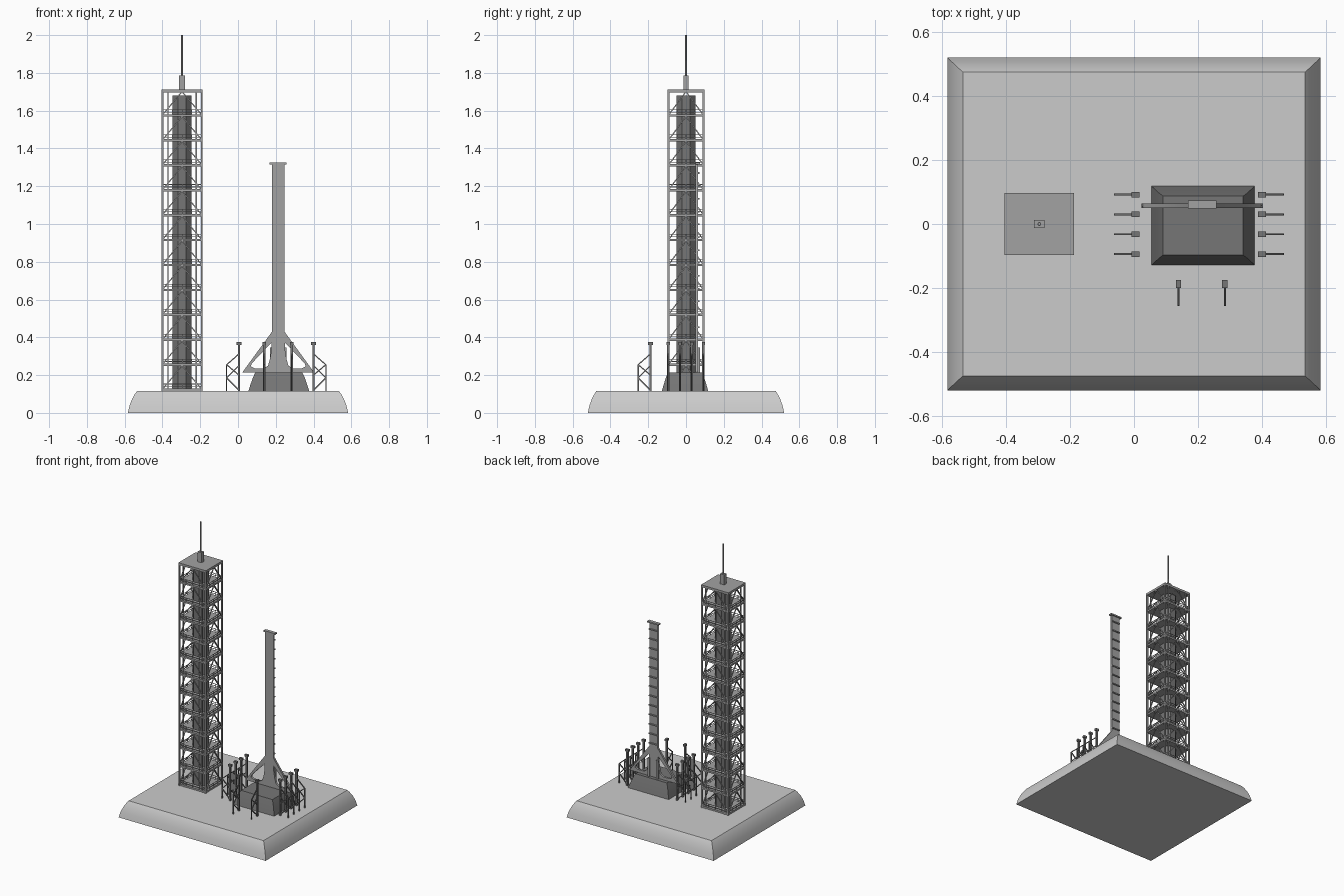
import bpy, bmesh, math
from mathutils import Vector, Matrix

if "Cube" in bpy.data.objects:
    bpy.data.objects.remove(bpy.data.objects["Cube"])


def grey(name, v):
    m = bpy.data.materials.new(name)
    m.diffuse_color = (v, v, v, 1)
    m.use_nodes = True
    m.node_tree.nodes["Principled BSDF"].inputs["Base Color"].default_value = m.diffuse_color
    return m


CONCRETE = grey("concrete", 0.6)
STEEL = grey("steel", 0.36)
DARK = grey("dark_steel", 0.18)


def finish(name, bm, mat, smooth=False):
    bmesh.ops.recalc_face_normals(bm, faces=bm.faces[:])
    me = bpy.data.meshes.new(name)
    bm.to_mesh(me)
    bm.free()
    ob = bpy.data.objects.new(name, me)
    bpy.context.collection.objects.link(ob)
    me.materials.append(mat)
    if smooth:
        bpy.ops.object.select_all(action='DESELECT')
        ob.select_set(True)
        bpy.context.view_layer.objects.active = ob
        bpy.ops.object.shade_smooth_by_angle(angle=math.radians(32))
    return ob


def box(bm, x0, x1, y0, y1, z0, z1):
    m = Matrix.Translation(((x0 + x1) / 2, (y0 + y1) / 2, (z0 + z1) / 2))
    m = m @ Matrix.Diagonal((x1 - x0, y1 - y0, z1 - z0, 1))
    bmesh.ops.create_cube(bm, size=1, matrix=m)


def bar(bm, a, b, w):
    # square bar between two points
    a, b = Vector(a), Vector(b)
    d = b - a
    rot = d.to_track_quat('Z', 'Y').to_matrix().to_4x4()
    m = Matrix.Translation((a + b) / 2) @ rot @ Matrix.Diagonal((w, w, d.length, 1))
    bmesh.ops.create_cube(bm, size=1, matrix=m)


def stacked(name, cx, cy, layers, mat):
    # rectangular mound lofted through (half x, half y, z) layers
    bm = bmesh.new()
    rings = [[bm.verts.new((cx + sx * hx, cy + sy * hy, z))
              for sx, sy in ((-1, -1), (1, -1), (1, 1), (-1, 1))] for hx, hy, z in layers]
    for lo, hi in zip(rings, rings[1:]):
        for i in range(4):
            j = (i + 1) % 4
            bm.faces.new((lo[i], lo[j], hi[j], hi[i]))
    bm.faces.new(rings[0])
    bm.faces.new(rings[-1])
    return finish(name, bm, mat, True)


# Ground pad and launch mound
G = 0.115
stacked("ground_pad", 0, 0, [(.583, .52, 0), (.574, .511, .04), (.56, .498, .075),
                             (.546, .485, .1), (.535, .475, G)], CONCRETE)
stacked("launch_mound", .216, -.005, [(.161, .123, G), (.15, .113, .15),
                                      (.138, .102, .185), (.125, .092, .213)], DARK)

# Lattice tower
CX, HX, HY, STEP, N = -.296, .104, .092, .132, 12
Z0 = .125
TOP = Z0 + N * STEP

bm = bmesh.new()
for sx in (-1, 1):
    for sy in (-1, 1):
        for hx, w in ((HX, .01), (.075, .007)):
            x = CX + sx * hx
            bar(bm, (x, sy * HY, G), (x, sy * HY, TOP), w)
finish("tower_columns", bm, STEEL)

bm = bmesh.new()
for i in range(N):
    z = Z0 + i * STEP
    box(bm, CX - HX - .004, CX + HX + .004, -HY - .004, HY + .004, z - .008, z + .004)
finish("tower_floors", bm, STEEL)

bm = bmesh.new()
for i in range(N):
    z = Z0 + i * STEP
    for s in (-1, 1):
        for dz in (.015, .028):
            bar(bm, (CX - HX, s * HY, z + dz), (CX + HX, s * HY, z + dz), .003)
            bar(bm, (CX + s * HX, -HY, z + dz), (CX + s * HX, HY, z + dz), .003)
        for t in (-.5, 0, .5):
            bar(bm, (CX + t * HX, s * HY, z), (CX + t * HX, s * HY, z + .028), .003)
            bar(bm, (CX + s * HX, t * HY, z), (CX + s * HX, t * HY, z + .028), .003)
finish("tower_railings", bm, STEEL)

bm = bmesh.new()
for i in range(N):
    z, zt = Z0 + i * STEP, Z0 + (i + 1) * STEP - .008
    for sx in (-1, 1):
        for sy in (-1, 1):
            corner = (CX + sx * HX, sy * HY, z)
            bar(bm, corner, (CX, sy * HY, zt), .006)
            bar(bm, corner, (CX + sx * HX, 0, zt), .006)
finish("tower_braces", bm, STEEL)

bm = bmesh.new()
rot = Matrix.Rotation(math.pi / 8, 4, 'Z')
r = .051 / math.cos(math.pi / 8)
bmesh.ops.create_cone(bm, cap_ends=True, segments=8, radius1=r, radius2=r, depth=1.68 - G,
                      matrix=Matrix.Translation((CX, 0, (1.68 + G) / 2)) @ rot)
finish("tower_core", bm, DARK)

bm = bmesh.new()
box(bm, CX - .109, CX + .109, -.097, .097, TOP - .012, TOP + .004)
finish("tower_roof", bm, STEEL)

bm = bmesh.new()
box(bm, CX - .016, CX + .016, -.013, .013, TOP, 1.785)
bmesh.ops.create_cone(bm, cap_ends=True, segments=8, radius1=.006, radius2=.005, depth=.22,
                      matrix=Matrix.Translation((CX, 0, 1.89)))
finish("tower_antenna", bm, STEEL)

# Service mast: flared plate with two openings, extruded from a filled curve
MX, MY = .213, .057
half = [(.19, .215), (.18, .228), (.033, .43), (.033, 1.32)]
outline = half + [(-x, z) for x, z in reversed(half)]
hole = [(.036, .372), (.036, .335), (.044, .285), (.054, .25), (.075, .236),
        (.125, .236), (.146, .246), (.14, .262)]
cu = bpy.data.curves.new("mast_curve", 'CURVE')
cu.dimensions = '2D'
cu.fill_mode = 'BOTH'
cu.extrude = .0075
for pts in (outline, hole, [(-x, z) for x, z in hole]):
    sp = cu.splines.new('POLY')
    sp.points.add(len(pts) - 1)
    for p, (x, z) in zip(sp.points, pts):
        p.co = (x, z, 0, 1)
    sp.use_cyclic_u = True
mast = bpy.data.objects.new("service_mast", cu)
mast.rotation_euler = (math.pi / 2, 0, 0)
mast.location = (MX, MY, 0)
bpy.context.collection.objects.link(mast)
bpy.ops.object.select_all(action='DESELECT')
mast.select_set(True)
bpy.context.view_layer.objects.active = mast
bpy.ops.object.convert(target='MESH')
bpy.context.object.data.materials.append(STEEL)

bm = bmesh.new()
box(bm, MX - .045, MX + .045, MY - .008, MY + .016, 1.315, 1.325)
for i in range(13):
    z = .45 + i * .068
    box(bm, MX - .033, MX + .033, MY + .007, MY + .015, z, z + .008)
for s in (-1, 1):
    x = MX + s * .035
    box(bm, x - .008, x + .008, MY + .006, MY + .016, .2, .345)
finish("mast_ribs_and_cap", bm, STEEL)


# Hold-down posts, each with a braced frame pointing outwards
def post(name, x, y, dx, dy):
    bm = bmesh.new()
    along = Vector((dx, dy, 0))

    def p(out, z):
        return Vector((x, y, z)) + along * out
    bar(bm, p(0, G), p(0, .365), .012)
    hx, hy = (.0125, .0085) if dx else (.0085, .0125)
    box(bm, x - hx, x + hx, y - hy, y + hy, .36, .375)
    for a, za, b, zb in ((.065, G, .065, .255), (.065, .255, 0, .312), (.065, .185, 0, .25),
                         (.065, .185, 0, .12), (.065, .255, 0, .2)):
        bar(bm, p(a, za), p(b, zb), .006)
    finish(name, bm, DARK)


for i, y in enumerate((.092, .03, -.032, -.094)):
    post(f"left_post_{i + 1}", .005, y, -1, 0)
    post(f"right_post_{i + 1}", .4, y, 1, 0)
for i, x in enumerate((.139, .284)):
    post(f"front_post_{i + 1}", x, -.188, 0, -1)
